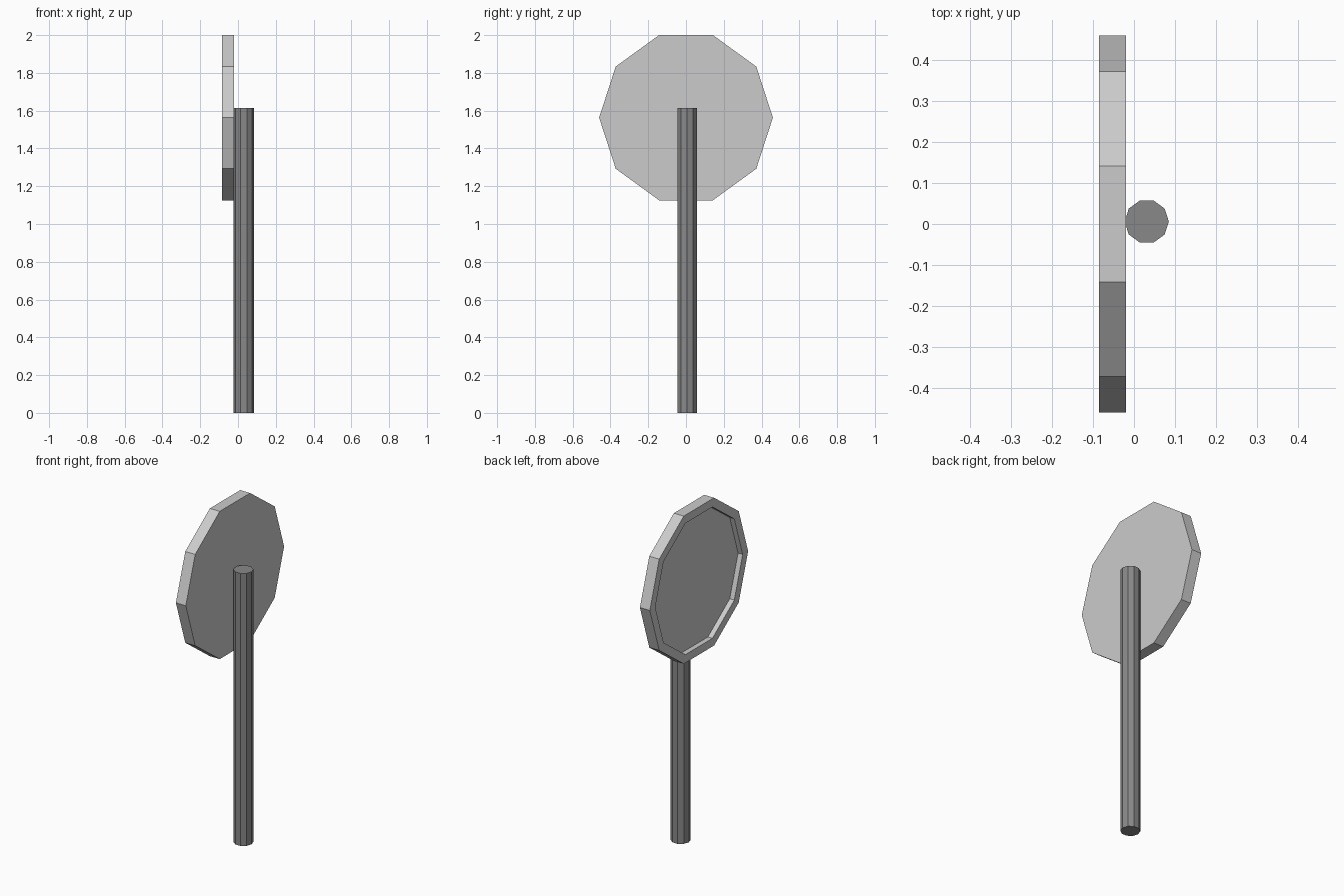
import bpy, bmesh
from math import cos, sin, pi

if "Cube" in bpy.data.objects:
    bpy.data.objects.remove(bpy.data.objects["Cube"])

SIDES = 10


def lofted(name, rings, grey):
    """Skin a stack of rings and cap both ends."""
    bm = bmesh.new()
    loops = [[bm.verts.new(p) for p in ring] for ring in rings]
    for a, b in zip(loops, loops[1:]):
        for i in range(SIDES):
            j = (i + 1) % SIDES
            bm.faces.new((a[i], a[j], b[j], b[i]))
    bm.faces.new(loops[0])
    bm.faces.new(loops[-1])
    bmesh.ops.recalc_face_normals(bm, faces=bm.faces)
    mesh = bpy.data.meshes.new(name)
    bm.to_mesh(mesh)
    bm.free()
    mat = bpy.data.materials.new(name + "_grey")
    mat.diffuse_color = (grey, grey, grey, 1)
    mat.use_nodes = True
    mat.node_tree.nodes["Principled BSDF"].inputs["Base Color"].default_value = mat.diffuse_color
    mesh.materials.append(mat)
    obj = bpy.data.objects.new(name, mesh)
    bpy.context.collection.objects.link(obj)
    return obj


def angles():
    return [2 * pi * i / SIDES for i in range(SIDES)]


def disc_ring(x, r):
    return [(x, r * cos(a), 1.563 + r * sin(a)) for a in angles()]


def post_ring(z, r=0.054):
    return [(0.031 + r * cos(a), 0.006 + r * sin(a), z) for a in angles()]


# sign plate: flat towards the post, raised rim and recessed face on the other side
lofted("sign_plate", [disc_ring(-0.02, 0.46), disc_ring(-0.085, 0.46),
                      disc_ring(-0.085, 0.409), disc_ring(-0.055, 0.409)], 0.58)

# upright post
lofted("post", [post_ring(0), post_ring(1.614)], 0.25)
